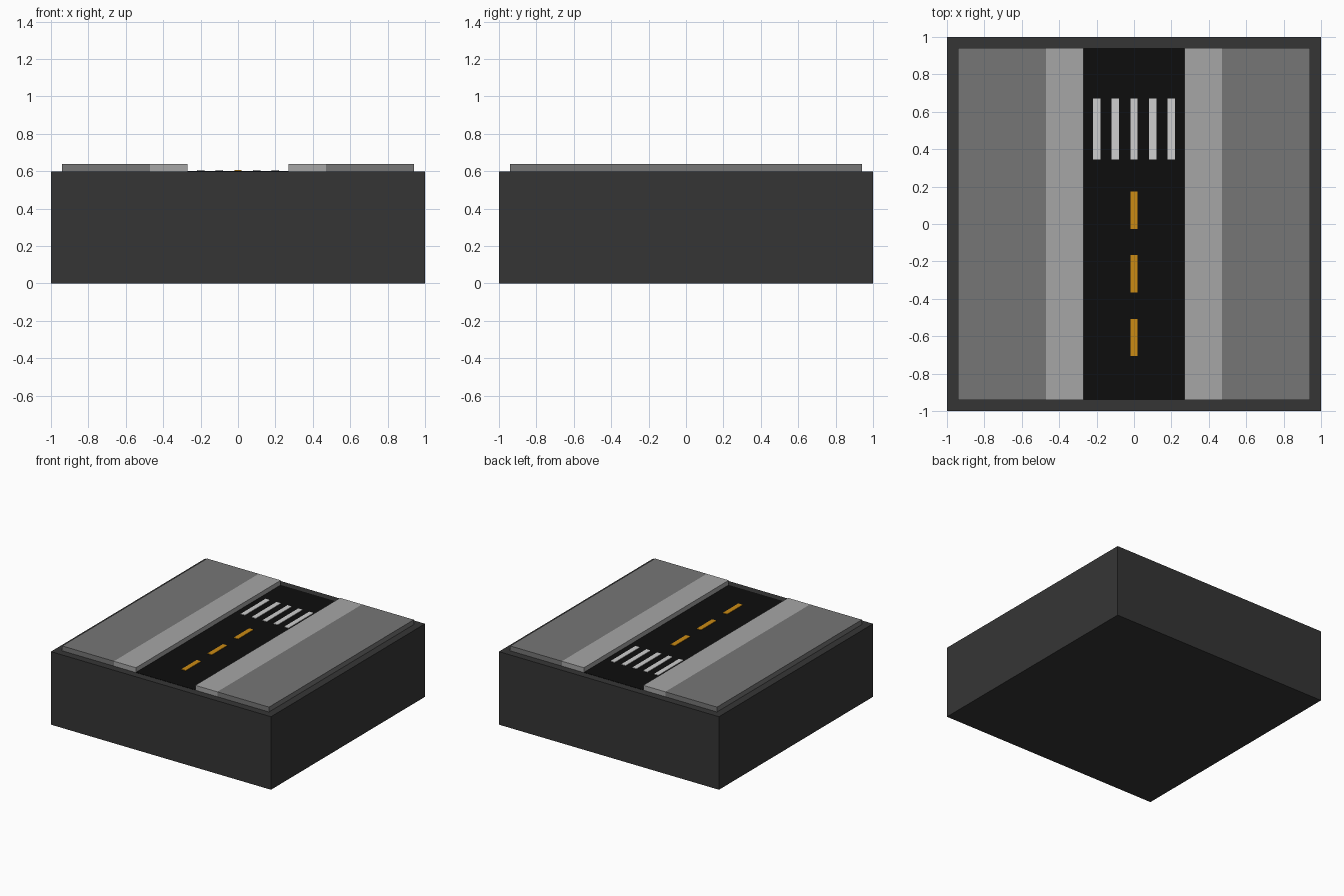
import bpy

old = bpy.data.objects.get("Cube")
if old:
    bpy.data.objects.remove(old, do_unlink=True)


def material(name, rgb):
    mat = bpy.data.materials.new(name)
    mat.use_nodes = True
    colour = (*rgb, 1)
    mat.diffuse_color = colour
    mat.node_tree.nodes["Principled BSDF"].inputs["Base Color"].default_value = colour
    return mat


base_grey = material("dark base grey", (0.036, 0.036, 0.036))
lot_grey = material("mid concrete grey", (0.18, 0.18, 0.18))
walk_grey = material("light pavement grey", (0.38, 0.38, 0.38))
asphalt = material("asphalt black", (0.004, 0.004, 0.004))
paint_white = material("paint white", (0.62, 0.62, 0.62))
paint_orange = material("paint orange", (0.6, 0.26, 0.007))


def box(name, x, y, z, mat):
    """Box spanning the given (low, high) pairs."""
    spans = (x, y, z)
    bpy.ops.mesh.primitive_cube_add(size=1, location=[(a + b) / 2 for a, b in spans])
    obj = bpy.context.object
    obj.name = name
    obj.scale = [b - a for a, b in spans]
    bpy.ops.object.transform_apply(location=False, rotation=False, scale=True)
    obj.data.materials.append(mat)
    return obj


TOP = 0.6            # top of the base block
LENGTH = (-0.94, 0.94)
ROAD = 0.27          # half width of the road
WALK = 0.47          # outer edge of the pavement
SLAB = (TOP, 0.64)
PAINT = (TOP, 0.606)

# Base block and road surface
box("base", (-1, 1), (-1, 1), (0, TOP), base_grey)
box("road", (-ROAD, ROAD), LENGTH, (TOP, TOP + 0.002), asphalt)

# Raised pavement and lot on each side
for side, s in (("left", 1), ("right", -1)):
    box(side + "_pavement", sorted((s * ROAD, s * WALK)), LENGTH, SLAB, walk_grey)
    box(side + "_lot", sorted((s * WALK, s * 0.94)), LENGTH, SLAB, lot_grey)

# Pedestrian crossing stripes
for i in range(5):
    x = (i - 2) * 0.099
    box(f"crossing_stripe_{i + 1}", (x - 0.02, x + 0.02), (0.345, 0.67), PAINT, paint_white)

# Dashed centre line
for i in range(3):
    y = 0.073 - i * 0.34
    box(f"centre_dash_{i + 1}", (-0.02, 0.02), (y - 0.1, y + 0.1), PAINT, paint_orange)
